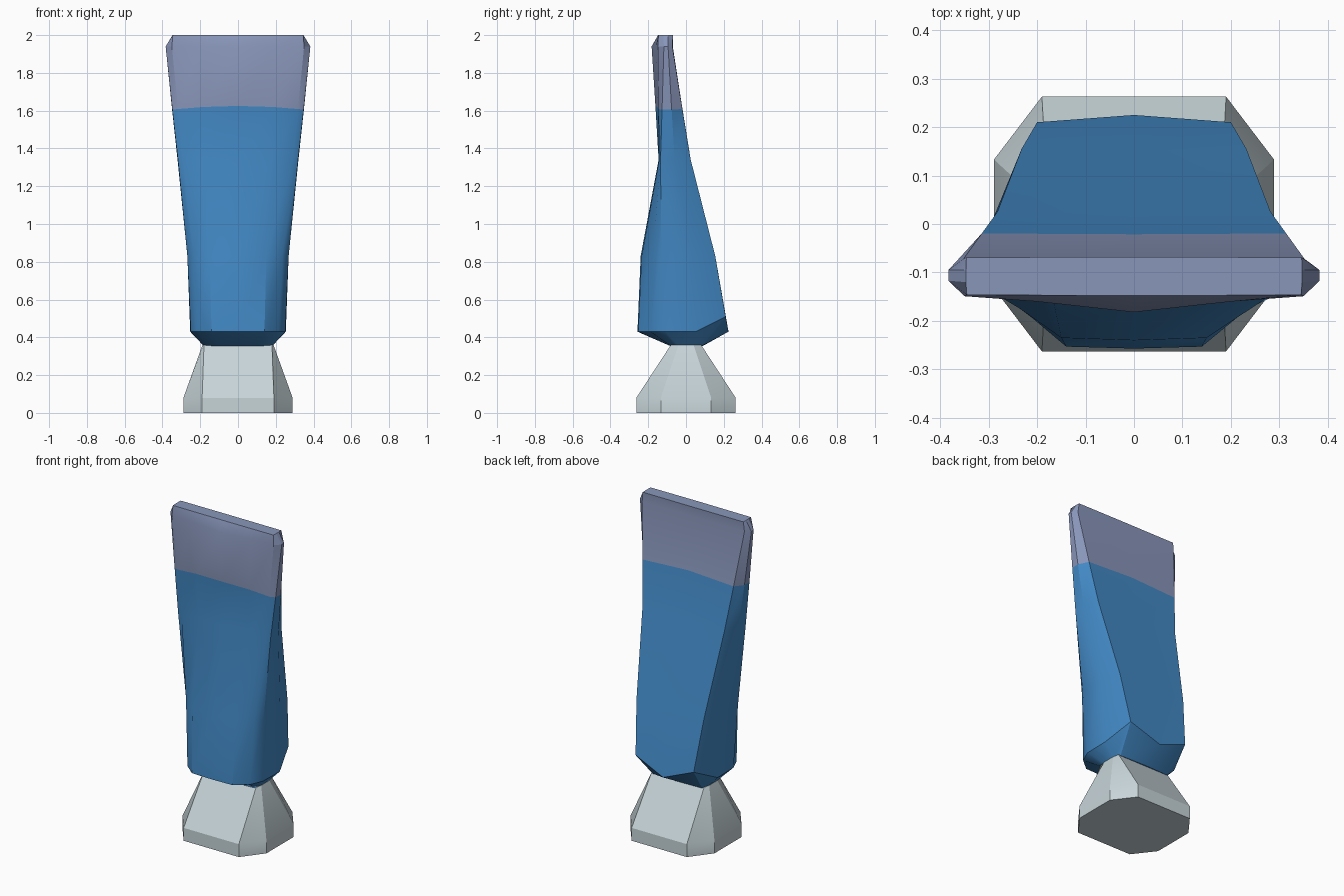
import bpy, bmesh, math

if "Cube" in bpy.data.objects:
    bpy.data.objects.remove(bpy.data.objects["Cube"])


def material(name, rgb):
    m = bpy.data.materials.new(name)
    m.diffuse_color = (*rgb, 1)
    m.use_nodes = True
    m.node_tree.nodes["Principled BSDF"].inputs["Base Color"].default_value = m.diffuse_color
    return m


blue = material("tube blue", (0.055, 0.25, 0.56))
crimp = material("lavender grey", (0.25, 0.305, 0.49))
pale = material("cap pale grey", (0.57, 0.66, 0.69))


def loft(name, rings, mats, rule=lambda z: 0):
    """Skin a stack of closed rings, cap both ends, colour by ring index."""
    bm = bmesh.new()
    loops = [[bm.verts.new(p) for p in r] for r in rings]
    for k, (a, b) in enumerate(zip(loops, loops[1:])):
        n = len(a)
        for i in range(n):
            j = (i + 1) % n
            bm.faces.new((a[i], a[j], b[j], b[i])).material_index = rule(k)
    bm.faces.new(loops[0][::-1]).material_index = rule(0)
    bm.faces.new(loops[-1]).material_index = rule(len(rings) - 2)
    bmesh.ops.recalc_face_normals(bm, faces=bm.faces)
    me = bpy.data.meshes.new(name)
    bm.to_mesh(me)
    bm.free()
    for m in mats:
        me.materials.append(m)
    ob = bpy.data.objects.new(name, me)
    bpy.context.collection.objects.link(ob)
    bpy.context.view_layer.objects.active = ob
    ob.select_set(True)
    bpy.ops.object.shade_smooth_by_angle(angle=math.radians(28))
    ob.select_set(False)
    return ob


def mirrored(half, z):
    """Right half section, front centre to back centre, mirrored in x."""
    return [(x, y, z) for x, y in half] + [(-x, y, z) for x, y in half[-2:0:-1]]


# Cap: straight octagonal foot, then a taper to a narrow oblong
def octagon(x1, y1, x2, y2, z):
    q = [(x1, -y1), (x2, -y2), (x2, y2), (x1, y1)]
    return [(x, y, z) for x, y in q] + [(-x, y, z) for x, y in q[::-1]]


loft("cap", [octagon(.19, .263, .289, .133, 0),
             octagon(.19, .263, .289, .133, .08),
             octagon(.18, .08, .188, .04, .36)], [pale])

# Tube sections, each half section runs from front centre to back centre
neck = [(0, -.085), (.10, -.085), (.17, -.08), (.182, -.04), (.182, .04), (.17, .085), (0, .09)]
base = [(0, -.257), (.14, -.253), (.215, -.19), (.25, -.11), (.253, .05), (.20, .21), (0, .225)]
low = [(0, -.24), (.15, -.235), (.235, -.175), (.268, -.13), (.268, .03), (.232, .155), (0, .152)]
mid = [(0, -.145), (.17, -.143), (.29, -.142), (.318, -.135), (.320, -.06), (.282, .025), (0, .02)]
top = [(0, -.182), (.2, -.16), (.35, -.149), (.383, -.117), (.383, -.095), (.352, -.072), (0, -.07)]
rim = [(0, -.148), (.2, -.147), (.345, -.146), (.347, -.12), (.347, -.095), (.346, -.069), (0, -.068)]

# Colour boundary follows the tube between the middle and top sections
t = (1.615 - 1.34) / .6
split = [(a + (c - a) * t, b + (d - b) * t) for (a, b), (c, d) in zip(mid, top)]
base_ring = [(x, y, .51 if y == .21 else .43) for x, y, _ in mirrored(base, .43)]
split_ring = [(x, y, 1.625 - .02 * (x / .35) ** 2) for x, y, _ in mirrored(split, 0)]
rings = [mirrored(neck, .355), base_ring, mirrored(low, .83), mirrored(mid, 1.34),
         split_ring, mirrored(top, 1.94), mirrored(rim, 2.0)]
loft("tube", rings, [blue, crimp], lambda k: 1 if k >= 4 else 0)
